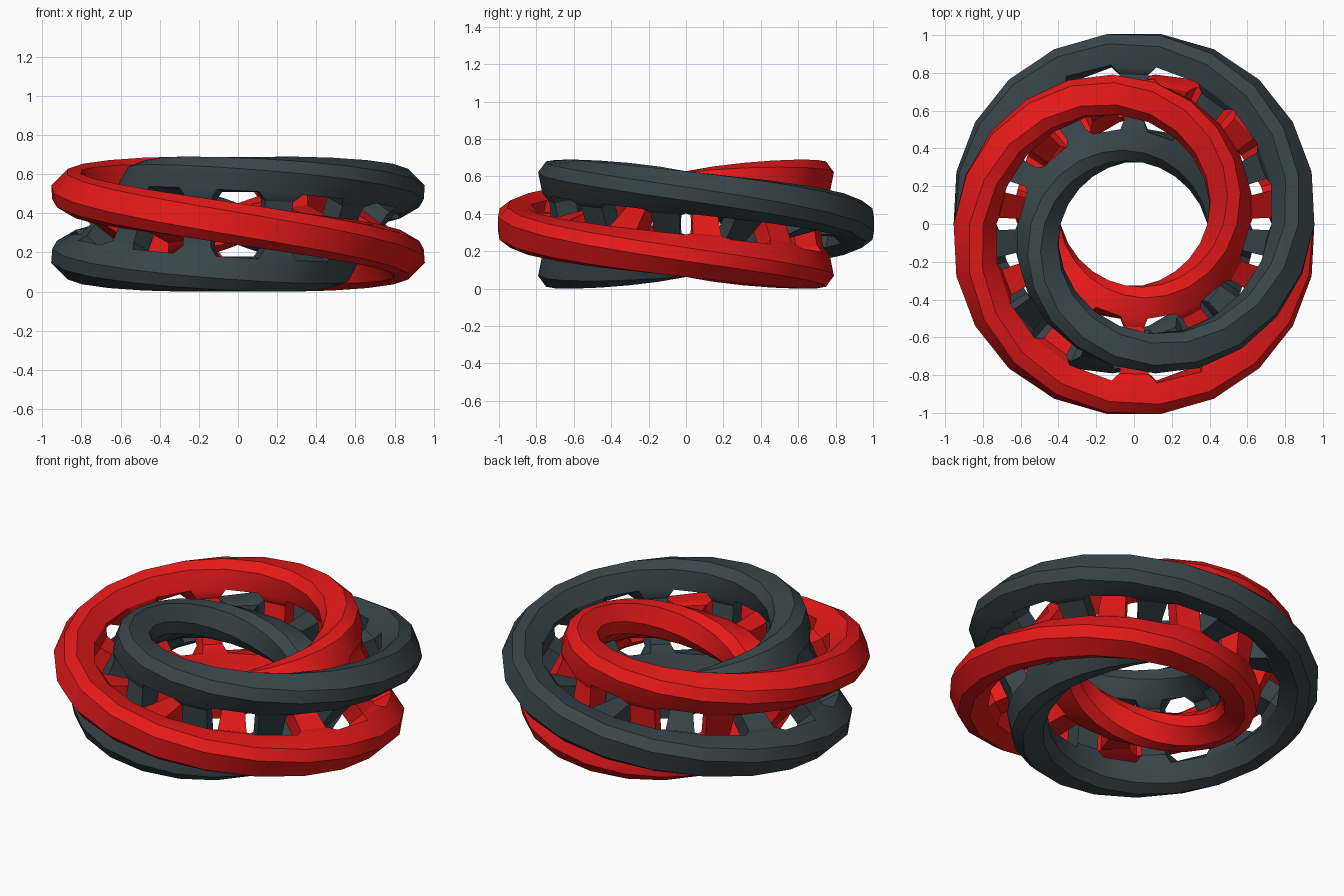
import bpy, bmesh
from math import pi, sin, cos, radians

if "Cube" in bpy.data.objects:
    bpy.data.objects.remove(bpy.data.objects["Cube"])

CELLS = 22                 # cells per revolution; rungs fill every other one
STEP = 2 * pi / CELLS
R, ZC = 0.672, 0.345       # core circle radius and height
IN_U, IN_V = 0.172, 0.092  # inner face of the strand
PROFILE = [(0.340, 0.06), (0.285, 0.107), (IN_U, IN_V),
           (IN_U, -IN_V), (0.285, -0.107), (0.340, -0.06)]


def point(s, u, v, turn):
    """Point at path angle s, u out from the core circle, v across the strand."""
    phi = -s / 2
    th = s - pi / 2 + turn
    r = R + u * cos(phi) - v * sin(phi)
    z = ZC + u * sin(phi) + v * cos(phi)
    return (r * cos(th), r * sin(th), z)


def twisted_ladder(name, turn, color):
    bm = bmesh.new()
    n = 2 * CELLS
    # strand: closes after two revolutions with a half twist each
    rings = [[bm.verts.new(point((i + 0.5) * STEP, u, v, turn)) for u, v in PROFILE]
             for i in range(n)]
    for i in range(n):
        a, b = rings[i - 1], rings[i]
        for k in range(6):
            if k == 2 and i % 2 == 0:
                continue       # open the inner face where a rung joins
            m = (k + 1) % 6
            bm.faces.new((a[k], a[m], b[m], b[k]))
    # rungs: waisted bars through the core, joining opposite strand passes
    for i in range(0, CELLS, 2):
        s = i * STEP
        a, b = rings[i - 1], rings[i]
        c, d = rings[i - 1 + CELLS], rings[i + CELLS]
        loops = [[a[2], a[3], b[3], b[2]]]
        for u in (0.125, -0.125):
            loops.append([bm.verts.new(point(s + ds * STEP * 0.34, u, v, turn))
                          for ds, v in ((-1, 0.06), (-1, -0.06), (1, -0.06), (1, 0.06))])
        loops.append([c[3], c[2], d[2], d[3]])
        for p, q in zip(loops, loops[1:]):
            for k in range(4):
                m = (k + 1) % 4
                bm.faces.new((p[k], p[m], q[m], q[k]))
    bmesh.ops.recalc_face_normals(bm, faces=bm.faces)
    me = bpy.data.meshes.new(name)
    bm.to_mesh(me)
    bm.free()
    ob = bpy.data.objects.new(name, me)
    bpy.context.collection.objects.link(ob)
    mat = bpy.data.materials.new(name + "_color")
    mat.diffuse_color = color
    mat.use_nodes = True
    mat.node_tree.nodes["Principled BSDF"].inputs["Base Color"].default_value = mat.diffuse_color
    me.materials.append(mat)
    bpy.ops.object.select_all(action='DESELECT')
    ob.select_set(True)
    bpy.context.view_layer.objects.active = ob
    bpy.ops.object.shade_smooth_by_angle(angle=radians(30))


twisted_ladder("red_twisted_ring", 0, (0.8, 0.01, 0.01, 1))
twisted_ladder("dark_twisted_ring", pi, (0.04, 0.06, 0.07, 1))
